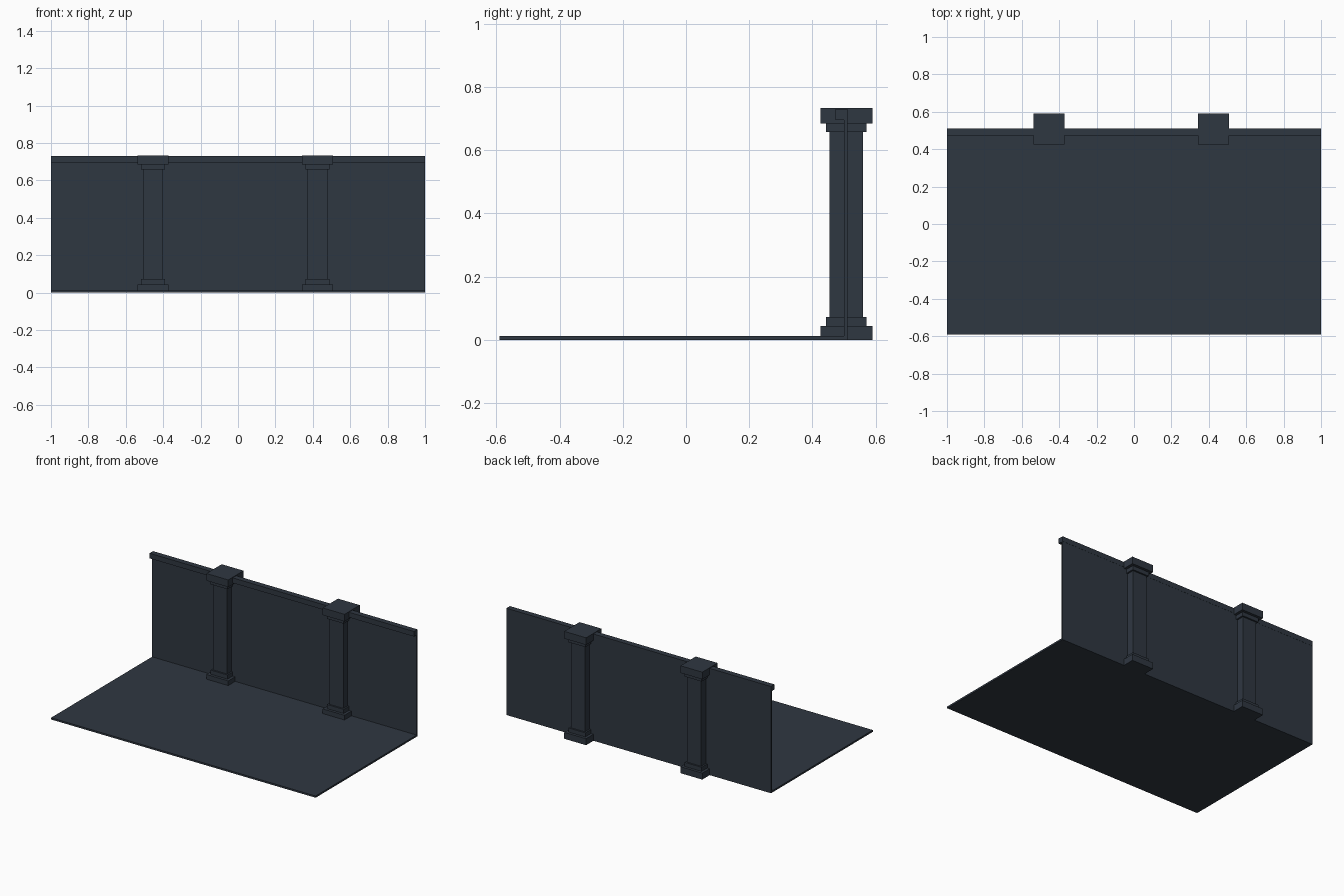
import bpy
import bmesh

if "Cube" in bpy.data.objects:
    bpy.data.objects.remove(bpy.data.objects["Cube"])

slate = bpy.data.materials.new("dark slate")
slate.diffuse_color = (0.028, 0.038, 0.053, 1)
slate.use_nodes = True
slate.node_tree.nodes["Principled BSDF"].inputs["Base Color"].default_value = slate.diffuse_color


def add_boxes(name, boxes):
    """One object from boxes given as (x0, x1, y0, y1, z0, z1)."""
    bm = bmesh.new()
    for x0, x1, y0, y1, z0, z1 in boxes:
        for v in bmesh.ops.create_cube(bm, size=1)["verts"]:
            v.co.x = x1 if v.co.x > 0 else x0
            v.co.y = y1 if v.co.y > 0 else y0
            v.co.z = z1 if v.co.z > 0 else z0
    mesh = bpy.data.meshes.new(name)
    bm.to_mesh(mesh)
    bm.free()
    mesh.materials.append(slate)
    bpy.context.collection.objects.link(bpy.data.objects.new(name, mesh))


# Floor slab, back wall and the rail along the wall's top
add_boxes("floor", [(-1, 1, -0.59, 0.50, 0, 0.012)])
add_boxes("wall", [(-1, 1, 0.50, 0.51, 0, 0.728)])
add_boxes("top_rail", [(-1, 1, 0.473, 0.511, 0.695, 0.73)])

# Stepped columns straddling the wall: (half width, bottom, top)
tiers = [(0.0825, 0, 0.044), (0.064, 0.044, 0.072), (0.053, 0.072, 0.658),
         (0.064, 0.658, 0.685), (0.0825, 0.685, 0.734)]
cy = 0.5075
for side, cx in (("left", -0.454), ("right", 0.425)):
    add_boxes(side + "_column",
              [(cx - h, cx + h, cy - h, cy + h, z0, z1) for h, z0, z1 in tiers])
